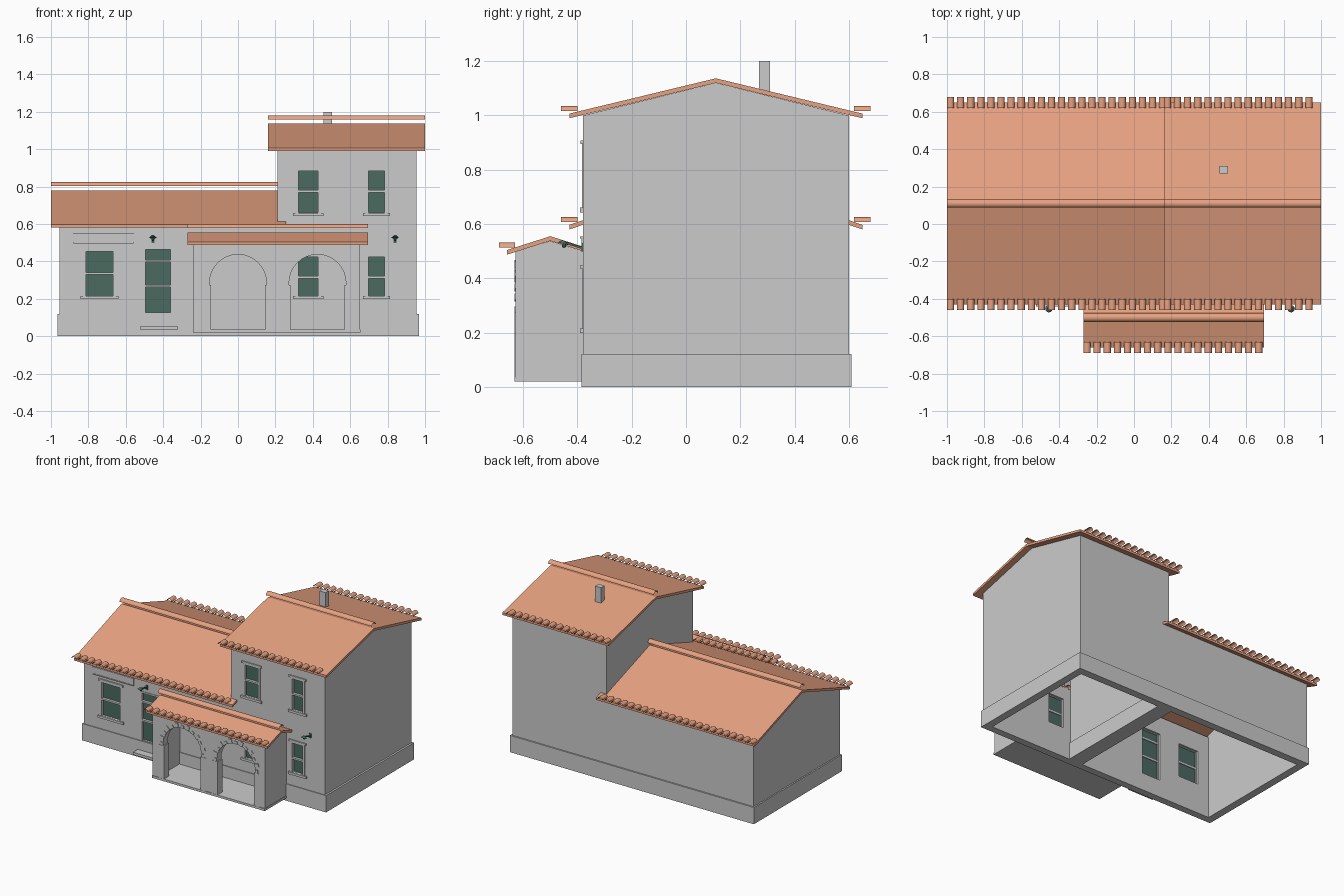
import bpy, bmesh, math
from mathutils import Matrix, Vector

cube = bpy.data.objects.get("Cube")
if cube:
    bpy.data.objects.remove(cube, do_unlink=True)


def material(name, rgb):
    m = bpy.data.materials.new(name)
    m.use_nodes = True
    m.diffuse_color = (*rgb, 1)
    m.node_tree.nodes["Principled BSDF"].inputs["Base Color"].default_value = (*rgb, 1)
    return m


STONE = material("grey stone", (0.6, 0.6, 0.6))
CLAY = material("terracotta", (0.8, 0.36, 0.22))
GREEN = material("dark green", (0.07, 0.145, 0.12))


def add_object(name, bm, mat, smooth=False):
    mesh = bpy.data.meshes.new(name)
    bm.to_mesh(mesh)
    bm.free()
    for p in mesh.polygons:
        p.use_smooth = smooth
    mesh.materials.append(mat)
    ob = bpy.data.objects.new(name, mesh)
    bpy.context.collection.objects.link(ob)
    return ob


def add_box(bm, x, y, z, turn=None):
    size = Vector((x[1] - x[0], y[1] - y[0], z[1] - z[0]))
    mid = Vector((x[0] + x[1], y[0] + y[1], z[0] + z[1])) / 2
    mat = (turn or Matrix()) @ Matrix.Translation(mid) @ Matrix.Diagonal((*size, 1))
    bmesh.ops.create_cube(bm, size=1, matrix=mat)


def boxes(name, mat, *parts):
    bm = bmesh.new()
    for x, y, z in parts:
        add_box(bm, x, y, z)
    return add_object(name, bm, mat)


def extrude_outline(name, outlines, axis, a, b, mat):
    """Fill outlines (later ones are holes) and extrude along x or y from a to b."""
    curve = bpy.data.curves.new(name, "CURVE")
    curve.dimensions, curve.fill_mode, curve.extrude = "2D", "BOTH", (b - a) / 2
    for pts in outlines:
        s = curve.splines.new("POLY")
        s.points.add(len(pts) - 1)
        for p, (u, v) in zip(s.points, pts):
            p.co = (u, v, 0, 1)
        s.use_cyclic_u = True
    tmp = bpy.data.objects.new(name + " outline", curve)
    bpy.context.collection.objects.link(tmp)
    bpy.context.view_layer.update()
    mesh = bpy.data.meshes.new_from_object(tmp.evaluated_get(bpy.context.evaluated_depsgraph_get()))
    bm = bmesh.new()
    bm.from_mesh(mesh)
    bpy.data.objects.remove(tmp, do_unlink=True)
    bpy.data.meshes.remove(mesh)
    c = (a + b) / 2
    if axis == "x":
        rows = ((0, 0, 1, c), (1, 0, 0, 0), (0, 1, 0, 0), (0, 0, 0, 1))
    else:
        rows = ((1, 0, 0, 0), (0, 0, -1, c), (0, 1, 0, 0), (0, 0, 0, 1))
    bm.transform(Matrix(rows))
    bmesh.ops.remove_doubles(bm, verts=bm.verts, dist=1e-5)
    bmesh.ops.recalc_face_normals(bm, faces=bm.faces)
    return add_object(name, bm, mat)


def rect(x0, x1, z0, z1):
    return [(x0, z0), (x1, z0), (x1, z1), (x0, z1)]


def half_shell(bm, axis, start, end, across, z, r, h):
    """Open half tube lying along an axis."""
    n, rings = 8, []
    for along in (start, end):
        ring = []
        for i in range(n + 1):
            t = math.pi * i / n
            u, w = across + r * math.cos(t), z + h * math.sin(t)
            ring.append(bm.verts.new((along, u, w) if axis == "x" else (u, along, w)))
        rings.append(ring)
    for i in range(n):
        f = [rings[0][i], rings[0][i + 1], rings[1][i + 1], rings[1][i]]
        bm.faces.new(f if axis == "y" else f[::-1])


T = 0.017  # roof thickness


def roof(name, x0, x1, mid, half, ridge, eave):
    """Gabled roof slab, floating ridge cap and rows of eave tiles."""
    prof = [(mid - half, eave), (mid, ridge - T), (mid + half, eave),
            (mid + half, eave + T), (mid, ridge), (mid - half, eave + T)]
    extrude_outline(name + " roof", [prof], "x", x0, x1, CLAY)
    bm = bmesh.new()
    half_shell(bm, "x", x0, x1, mid, ridge + 0.023, 0.023, 0.021)
    add_object(name + " ridge cap", bm, CLAY, True)
    bm = bmesh.new()
    for y in (mid - half, mid + half):
        x = x0 + 0.019
        while x + 0.019 <= x1 - 0.004:
            half_shell(bm, "y", y - 0.03, y + 0.03, x, eave + 0.027, 0.019, 0.018)
            x += 0.054
    add_object(name + " eave tiles", bm, CLAY, True)


roof("low", -1, 0.257, 0.11, 0.54, 0.78, 0.58)
roof("tower", 0.16, 1, 0.11, 0.54, 1.137, 0.99)
roof("porch", -0.27, 0.695, -0.5, 0.16, 0.555, 0.487)

# Windows: centre x, glass half width, glass bottom and top, bar heights
F, B, W = -0.38, 0.60, 0.045
low_windows = [(-0.74, 0.08, 0.215, 0.46, [0.335])]
door = (-0.427, 0.075, 0.125, 0.47, [0.268, 0.402])
tower_windows = [(0.375, 0.06, 0.215, 0.43, [0.315]), (0.74, 0.05, 0.215, 0.43, [0.315]),
                 (0.375, 0.06, 0.66, 0.89, [0.775]), (0.74, 0.05, 0.66, 0.89, [0.775])]


def hole(w):
    return rect(w[0] - w[1], w[0] + w[1], w[2] + 0.001, w[3])


# Walls, open underneath
extrude_outline("low front wall", [rect(-0.955, 0.21, 0.12, 0.597)] + [hole(w) for w in low_windows + [door]],
                "y", F, F + W, STONE)
extrude_outline("tower front wall", [rect(0.21, 0.955, 0.12, 1.0)] + [hole(w) for w in tower_windows],
                "y", F, F + W, STONE)
boxes("back walls", STONE, ((-0.955, 0.21), (B - W, B), (0.12, 0.597)),
      ((0.21, 0.955), (B - W, B), (0.12, 1.0)))


def end_wall(name, x0, top, peak):
    prof = [(F + W, 0.12), (B - W, 0.12), (B - W, top), (B, top), (0.11, peak), (F, top), (F + W, top)]
    extrude_outline(name, [prof], "x", x0, x0 + W, STONE)


end_wall("low left wall", -0.955, 0.597, 0.763)
end_wall("tower left wall", 0.21, 1.0, 1.12)
end_wall("tower right wall", 0.955 - W, 1.0, 1.12)

# Plinth rings
for name, x0, x1 in (("low plinth", -0.965, 0.21), ("tower plinth", 0.21, 0.968)):
    boxes(name, STONE, ((x0, x1), (-0.386, -0.335), (0, 0.12)), ((x0, x1), (0.555, 0.61), (0, 0.12)),
          ((x0, x0 + 0.055), (-0.335, 0.555), (0, 0.12)),
          ((x1 - 0.055, x1), (-0.335, 0.555), (0, 0.12)))


def fit_window(name, w, sill=True):
    x, h, z0, z1, bars = w
    boxes(name + " glass", GREEN, ((x - h, x + h), (F + 0.015, F + 0.025), (z0, z1)))
    y = (F - 0.004, F + 0.03)
    parts = [((x + s * h - 0.008, x + s * h + 0.008), y, (z0, z1)) for s in (-1, 1)]
    parts += [((x - h, x + h), y, (b - 0.006, b + 0.006)) for b in bars]
    parts.append(((x - h - 0.008, x + h + 0.008), y, (z1 - 0.006, z1 + 0.006)))
    if sill:
        parts.append(((x - h - 0.022, x + h + 0.022), (F - 0.01, F + 0.03), (z0 - 0.017, z0)))
        parts.append(((x - h - 0.018, x + h + 0.018), (F - 0.008, F), (z1 + 0.004, z1 + 0.018)))
    boxes(name + " frame", STONE, *parts)


for i, w in enumerate(low_windows + tower_windows):
    fit_window("window %d" % (i + 1), w)
fit_window("door", door, False)
boxes("door step", STONE, ((-0.525, -0.32), (-0.44, -0.38), (0.035, 0.053)))

# Blank sign board with a raised rim
boxes("sign board", STONE, ((-0.88, -0.56), (F - 0.006, F), (0.497, 0.553)),
      ((-0.88, -0.56), (F - 0.01, F), (0.547, 0.553)), ((-0.88, -0.56), (F - 0.01, F), (0.497, 0.503)))

# Porch: slab, arched front, side walls
boxes("porch floor", STONE, ((-0.24, 0.655), (-0.633, -0.386), (0.02, 0.036)))
ARCHES, R, SPRING = (0.0, 0.425), 0.152, 0.285
PF = -0.628
outline = [(-0.24, 0.5), (-0.24, 0.036)]
for cx in ARCHES:
    outline.append((cx - R, 0.036))
    for i in range(17):
        t = math.pi * (1 - i / 16)
        outline.append((cx + R * math.cos(t), SPRING + R * math.sin(t)))
    outline.append((cx + R, 0.036))
outline += [(0.652, 0.036), (0.652, 0.5)]
extrude_outline("porch front wall", [outline], "y", PF, PF + 0.05, STONE)
side = [(PF + 0.05, 0.036), (F, 0.036), (F, 0.5), (-0.5, 0.537), (PF, 0.5), (PF + 0.05, 0.5)]
for name, x0 in (("porch left end", -0.24), ("porch right end", 0.607)):
    extrude_outline(name, [side], "x", x0, x0 + 0.045, STONE)

# Arch stones and flat jamb strips
bm = bmesh.new()
for cx in ARCHES:
    for i in range(13):
        turn = Matrix.Translation((cx, 0, SPRING)) @ Matrix.Rotation(math.radians(-90 + 15 * i), 4, "Y")
        add_box(bm, (-0.011, 0.011), (PF - 0.005, PF + 0.01), (R, R + (0.033 if i % 2 else 0.02)), turn)
    for s in (-1, 1):
        a, b = sorted((cx + s * (R - 0.008), cx + s * (R + 0.035)))
        add_box(bm, (a, b), (PF - 0.004, PF + 0.05), (0.036, SPRING - 0.012))
add_object("arch stones", bm, STONE)

# Wall lamps
for name, x in (("left lamp", 0.84), ("right lamp", -0.455)):
    bm = bmesh.new()
    tilt = Matrix.Translation((x, -0.452, 0.533)) @ Matrix.Rotation(math.radians(-15), 4, "X")
    bmesh.ops.create_cone(bm, cap_ends=True, segments=12, radius1=0.02, radius2=0.008, depth=0.012, matrix=tilt)
    bulb = Matrix.Translation((x, -0.45, 0.52))
    bmesh.ops.create_uvsphere(bm, u_segments=8, v_segments=6, radius=0.008, matrix=bulb)
    arm = Matrix.Translation((x, -0.415, 0.522)) @ Matrix.Rotation(math.radians(-18), 4, "X")
    add_box(bm, (-0.004, 0.004), (-0.037, 0.037), (-0.004, 0.004), arm)
    add_box(bm, (x - 0.008, x + 0.008), (F - 0.006, F), (0.498, 0.53))
    add_object(name, bm, GREEN)

# Chimney
boxes("chimney", STONE, ((0.457, 0.503), (0.27, 0.31), (1.06, 1.2)))
